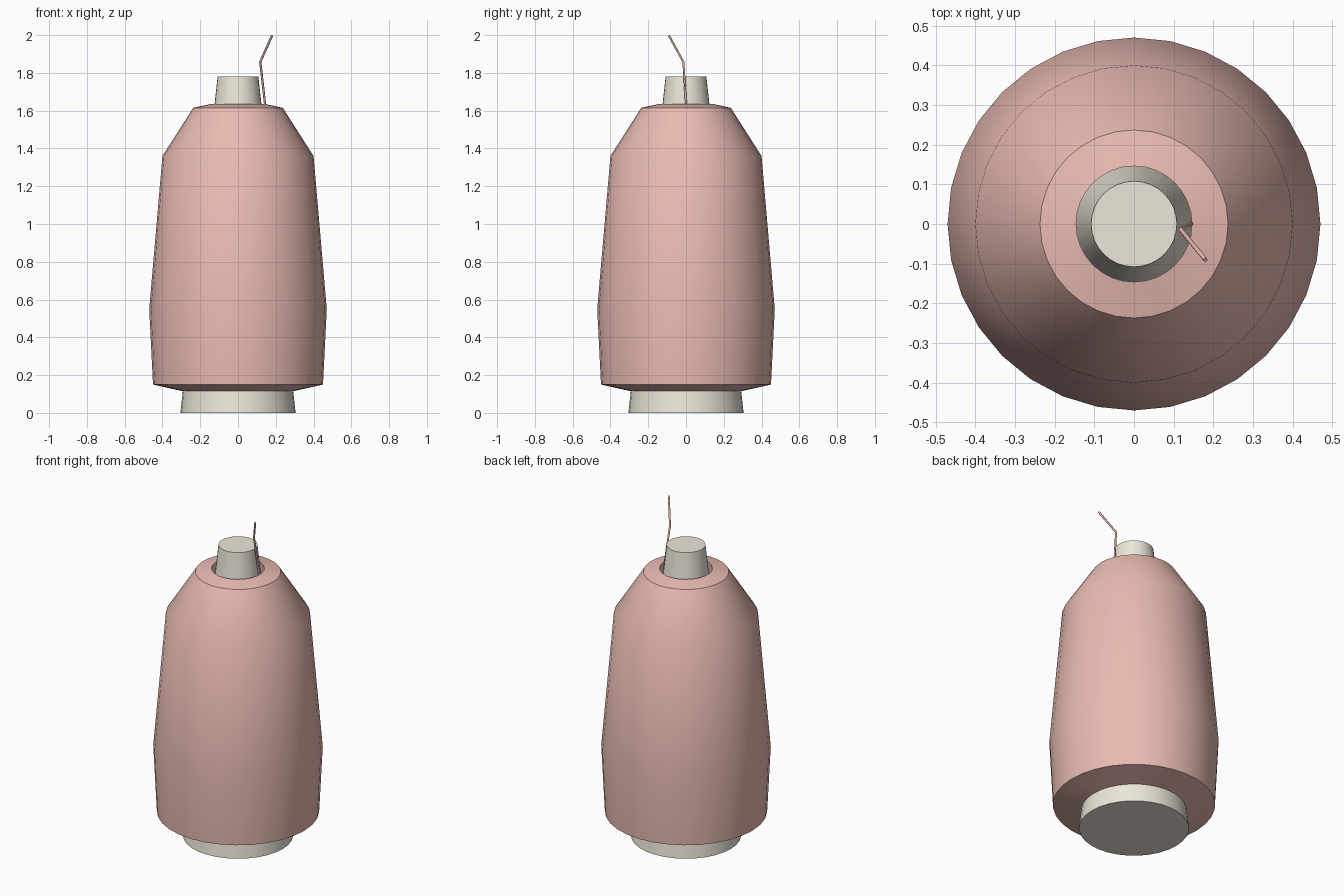
import bpy, bmesh, math

if "Cube" in bpy.data.objects:
    bpy.data.objects.remove(bpy.data.objects["Cube"])

SIDES = 32


def material(name, color):
    mat = bpy.data.materials.new(name)
    mat.diffuse_color = color
    mat.use_nodes = True
    mat.node_tree.nodes["Principled BSDF"].inputs["Base Color"].default_value = mat.diffuse_color
    return mat


def lathe(name, profile, mat, closed):
    """Revolve (radius, z) points round z; open profiles get end caps."""
    bm = bmesh.new()
    rings = [[bm.verts.new((r * math.cos(2 * math.pi * i / SIDES),
                            r * math.sin(2 * math.pi * i / SIDES), z))
              for i in range(SIDES)] for r, z in profile]
    pairs = list(zip(rings, rings[1:]))
    if closed:
        pairs.append((rings[-1], rings[0]))
    else:
        bm.faces.new(rings[0][::-1])
        bm.faces.new(rings[-1])
    for a, b in pairs:
        for i in range(SIDES):
            j = (i + 1) % SIDES
            bm.faces.new((a[i], a[j], b[j], b[i]))
    bmesh.ops.recalc_face_normals(bm, faces=bm.faces)
    mesh = bpy.data.meshes.new(name)
    bm.to_mesh(mesh)
    bm.free()
    mesh.materials.append(mat)
    obj = bpy.data.objects.new(name, mesh)
    bpy.context.collection.objects.link(obj)
    bpy.ops.object.select_all(action='DESELECT')
    obj.select_set(True)
    bpy.context.view_layer.objects.active = obj
    bpy.ops.object.shade_smooth_by_angle(angle=math.radians(30))
    return obj


cream = material("cream_card", (0.85, 0.80, 0.70, 1))
pink = material("pink_thread", (0.82, 0.50, 0.45, 1))

# Tapered core
lathe("spool_core", [(0.305, 0), (0.108, 1.78)], cream, False)

# Wound thread, a hollow shell round the core
lathe("wound_thread",
      [(0.285, 0.113), (0.45, 0.15), (0.47, 0.55), (0.40, 1.36),
       (0.237, 1.615), (0.146, 1.635)], pink, True)

# Loose thread end
curve = bpy.data.curves.new("loose_thread_end", 'CURVE')
curve.dimensions = '3D'
curve.bevel_depth = 0.006
curve.bevel_resolution = 1
curve.use_fill_caps = True
path = [(0.146, 0.002, 1.61), (0.118, -0.014, 1.858), (0.18, -0.09, 1.997)]
spline = curve.splines.new('POLY')
spline.points.add(len(path) - 1)
for point, co in zip(spline.points, path):
    point.co = (*co, 1)
curve.materials.append(pink)
bpy.context.collection.objects.link(bpy.data.objects.new("loose_thread_end", curve))
